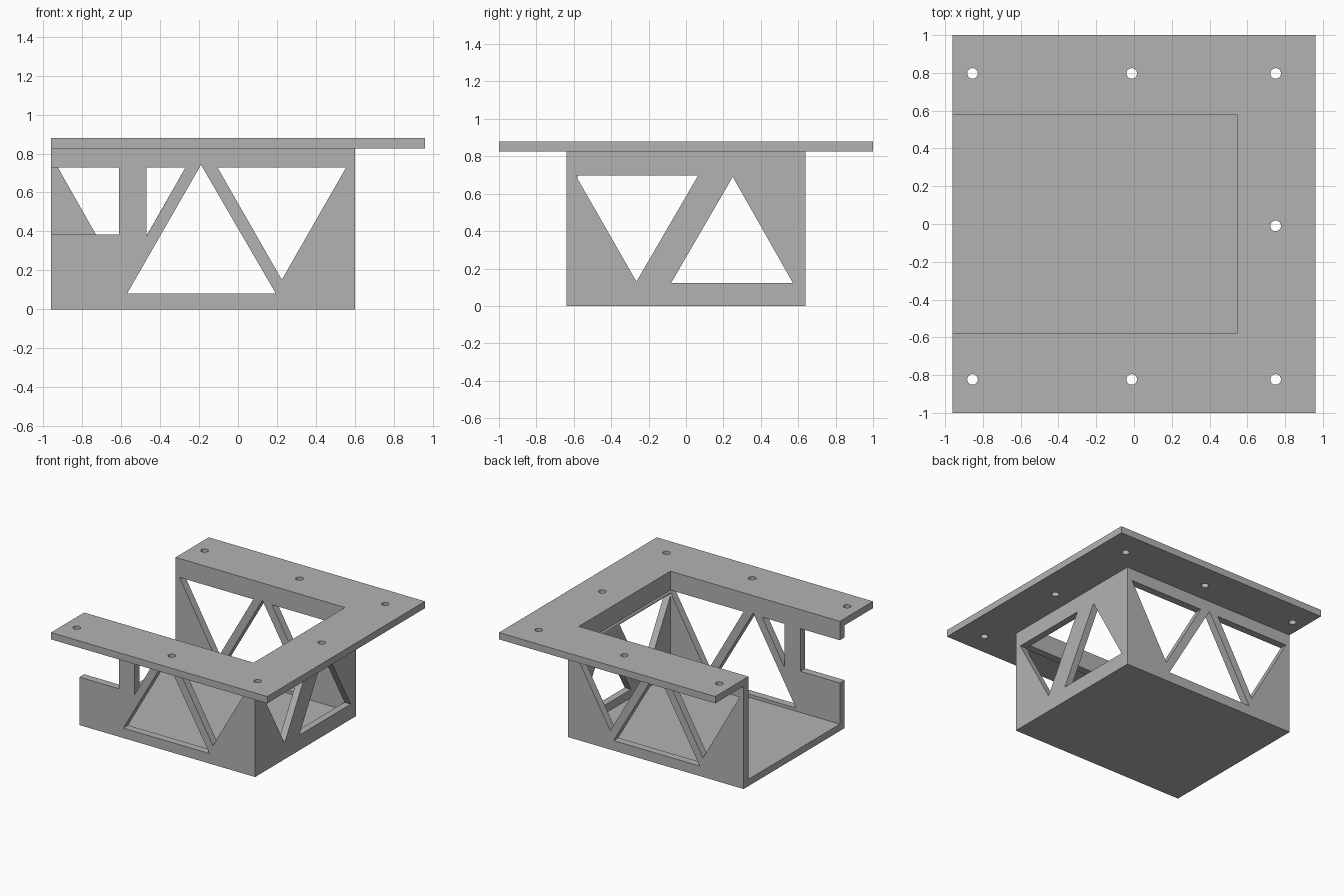
import bpy
import bmesh
import math
from mathutils import Vector

cube = bpy.data.objects.get("Cube")
if cube:
    bpy.data.objects.remove(cube, do_unlink=True)

grey = bpy.data.materials.new("plain grey")
grey.use_nodes = True
grey.diffuse_color = (0.45, 0.45, 0.45, 1)
grey.node_tree.nodes["Principled BSDF"].inputs["Base Color"].default_value = (0.45, 0.45, 0.45, 1)


def prism(name, points, axis, lo, hi):
    """Extrude a 2D outline along an axis from lo to hi."""
    place = {"X": lambda a, b, d: (d, a, b),
             "Y": lambda a, b, d: (a, d, b),
             "Z": lambda a, b, d: (a, b, d)}[axis]
    bm = bmesh.new()
    face = bm.faces.new([bm.verts.new(place(a, b, lo)) for a, b in points])
    new = bmesh.ops.extrude_face_region(bm, geom=[face])["geom"]
    shift = Vector(place(0, 0, hi - lo))
    bmesh.ops.translate(bm, vec=shift, verts=[g for g in new if isinstance(g, bmesh.types.BMVert)])
    bmesh.ops.recalc_face_normals(bm, faces=bm.faces)
    mesh = bpy.data.meshes.new(name)
    bm.to_mesh(mesh)
    bm.free()
    mesh.materials.append(grey)
    obj = bpy.data.objects.new(name, mesh)
    bpy.context.collection.objects.link(obj)
    return obj


def rect(x0, x1, y0, y1):
    return [(x0, y0), (x1, y0), (x1, y1), (x0, y1)]


def circle(x, y, r, n=32):
    return [(x + r * math.cos(math.tau * i / n), y + r * math.sin(math.tau * i / n)) for i in range(n)]


def cut(target, *outline):
    """Subtract an extruded outline from the target."""
    cutter = prism("cutter", *outline)
    cutter.hide_render = True
    mod = target.modifiers.new("cut", "BOOLEAN")
    mod.operation = "DIFFERENCE"
    mod.solver = "EXACT"
    mod.object = cutter
    bpy.context.view_layer.objects.active = target
    bpy.ops.object.modifier_apply(modifier=mod.name)
    bpy.data.objects.remove(cutter, do_unlink=True)


WALL = 0.055
RIM = 0.825
TOP = 0.88

# Open-ended tray: floor, two side walls and one end wall
tray = prism("truss_tray", rect(-0.96, 0.6, -0.64, 0.64), "Z", 0, RIM)
cut(tray, rect(-1.2, 0.6 - WALL, -0.58, 0.58), "Z", WALL, 1.2)

# Truss openings running through both side walls
cut(tray, [(-0.57, 0.08), (0.195, 0.08), (-0.19, 0.742)], "Y", -0.9, 0.9)
cut(tray, [(-0.105, 0.728), (0.555, 0.728), (0.225, 0.152)], "Y", -0.9, 0.9)

# Back wall: one more full triangle
cut(tray, [(-0.925, 0.728), (-0.27, 0.728), (-0.598, 0.152)], "Y", 0.4, 0.9)

# Front wall: open notch at the end, with a post and a clipped triangle
cut(tray, rect(-1.2, -0.61, 0.385, 0.728), "Y", -0.9, -0.4)
cut(tray, [(-0.47, 0.728), (-0.27, 0.728), (-0.47, 0.375)], "Y", -0.9, -0.4)

# End wall triangles
cut(tray, [(-0.59, 0.698), (0.065, 0.698), (-0.265, 0.13)], "X", 0.4, 0.9)
cut(tray, [(-0.08, 0.122), (0.572, 0.122), (0.25, 0.69)], "X", 0.4, 0.9)

# U-shaped mounting flange
flange = prism("mounting_flange", [
    (-0.96, -1), (0.96, -1), (0.96, 1), (-0.96, 1),
    (-0.96, 0.58), (0.545, 0.58), (0.545, -0.58), (-0.96, -0.58)], "Z", RIM, TOP)

# Screw holes
holes = [(x, y) for x in (-0.855, -0.012, 0.75) for y in (-0.823, 0.797)]
holes.append((0.75, -0.01))
for x, y in holes:
    cut(flange, circle(x, y, 0.028), "Z", 0.7, 1.0)
